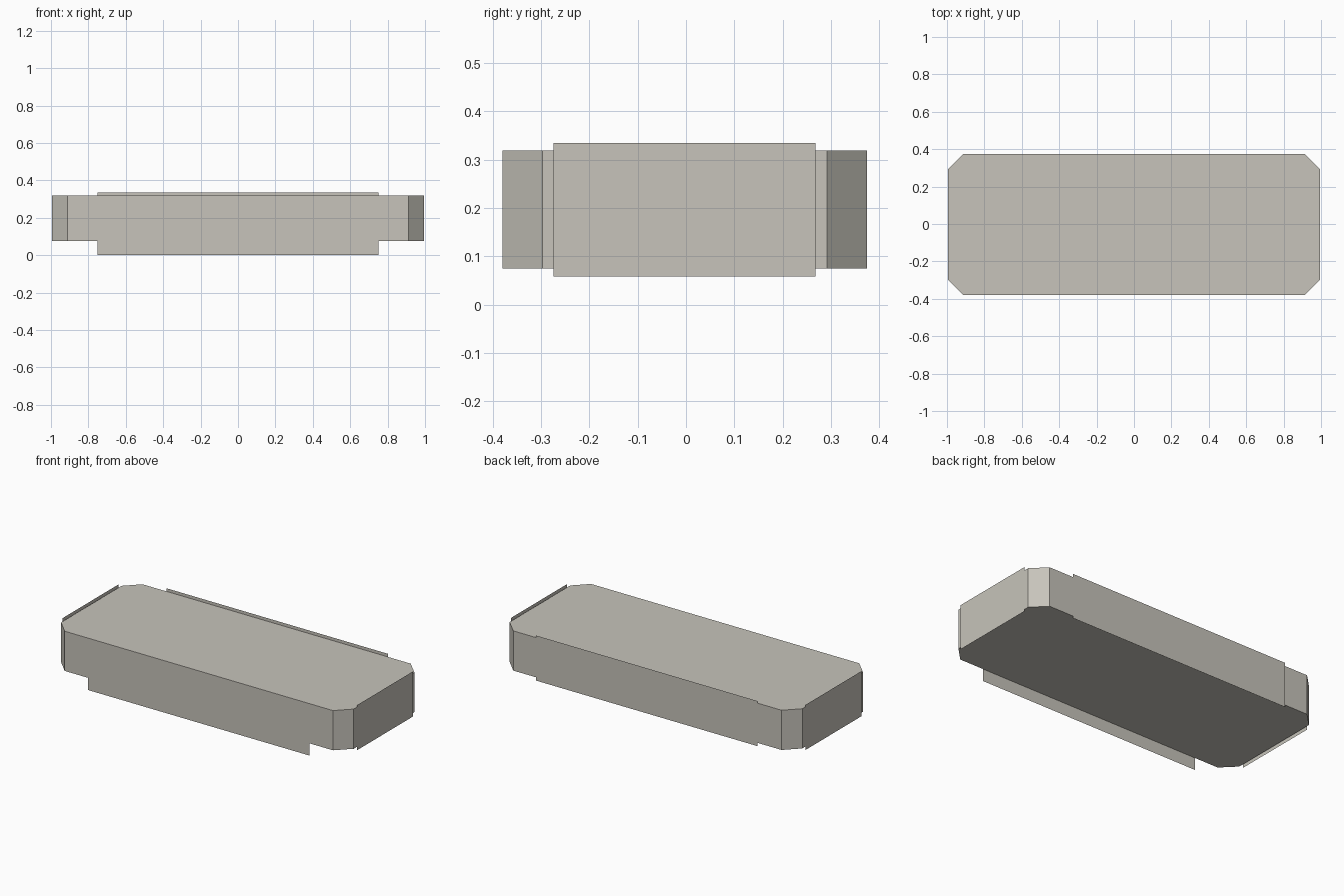
import bpy
import bmesh
from mathutils import Vector

cube = bpy.data.objects.get("Cube")
if cube:
    bpy.data.objects.remove(cube, do_unlink=True)

COLOUR = (0.57, 0.55, 0.495, 1)
stone = bpy.data.materials.new("warm grey")
stone.use_nodes = True
stone.diffuse_color = COLOUR
stone.node_tree.nodes["Principled BSDF"].inputs["Base Color"].default_value = COLOUR

HALF_X, FRONT, BACK = 0.9945, -0.38, 0.3745
MID_Y = (FRONT + BACK) / 2
BOTTOM, TOP = 0.075, 0.319
CHAMFER = 0.083


def add_object(name, bm):
    mesh = bpy.data.meshes.new(name)
    bm.to_mesh(mesh)
    bm.free()
    mesh.materials.append(stone)
    obj = bpy.data.objects.new(name, mesh)
    bpy.context.collection.objects.link(obj)
    return obj


def add_panel(name, start, end, low, high):
    """Thin upright sheet; its outside is on the right going from end to start."""
    bm = bmesh.new()
    corners = [(*start, low), (*end, low), (*end, high), (*start, high)]
    bm.faces.new([bm.verts.new(Vector(c)) for c in corners])
    add_object(name, bm)


# Slab with chamfered upright corners
bm = bmesh.new()
bmesh.ops.create_cube(bm, size=1)
for v in bm.verts:
    v.co = (v.co.x * 2 * HALF_X,
            v.co.y * (BACK - FRONT) + MID_Y,
            TOP if v.co.z > 0 else BOTTOM)
upright = [e for e in bm.edges
           if abs(e.verts[0].co.z - e.verts[1].co.z) > 0.1]
bmesh.ops.bevel(bm, geom=upright, offset=CHAMFER, segments=1, affect="EDGES")
bmesh.ops.recalc_face_normals(bm, faces=bm.faces)
add_object("slab", bm)

# Front skirt hanging flush below the slab
add_panel("front_skirt", (-0.752, FRONT), (0.752, FRONT), 0, BOTTOM)

# Facing panels just off the back and both ends
LOW, HIGH = 0.058, 0.335
add_panel("back_panel", (0.752, 0.38), (-0.752, 0.38), LOW, HIGH)
for side, name in ((1, "left_end_panel"), (-1, "right_end_panel")):
    add_panel(name, (side, MID_Y - side * 0.271), (side, MID_Y + side * 0.271), LOW, HIGH)
